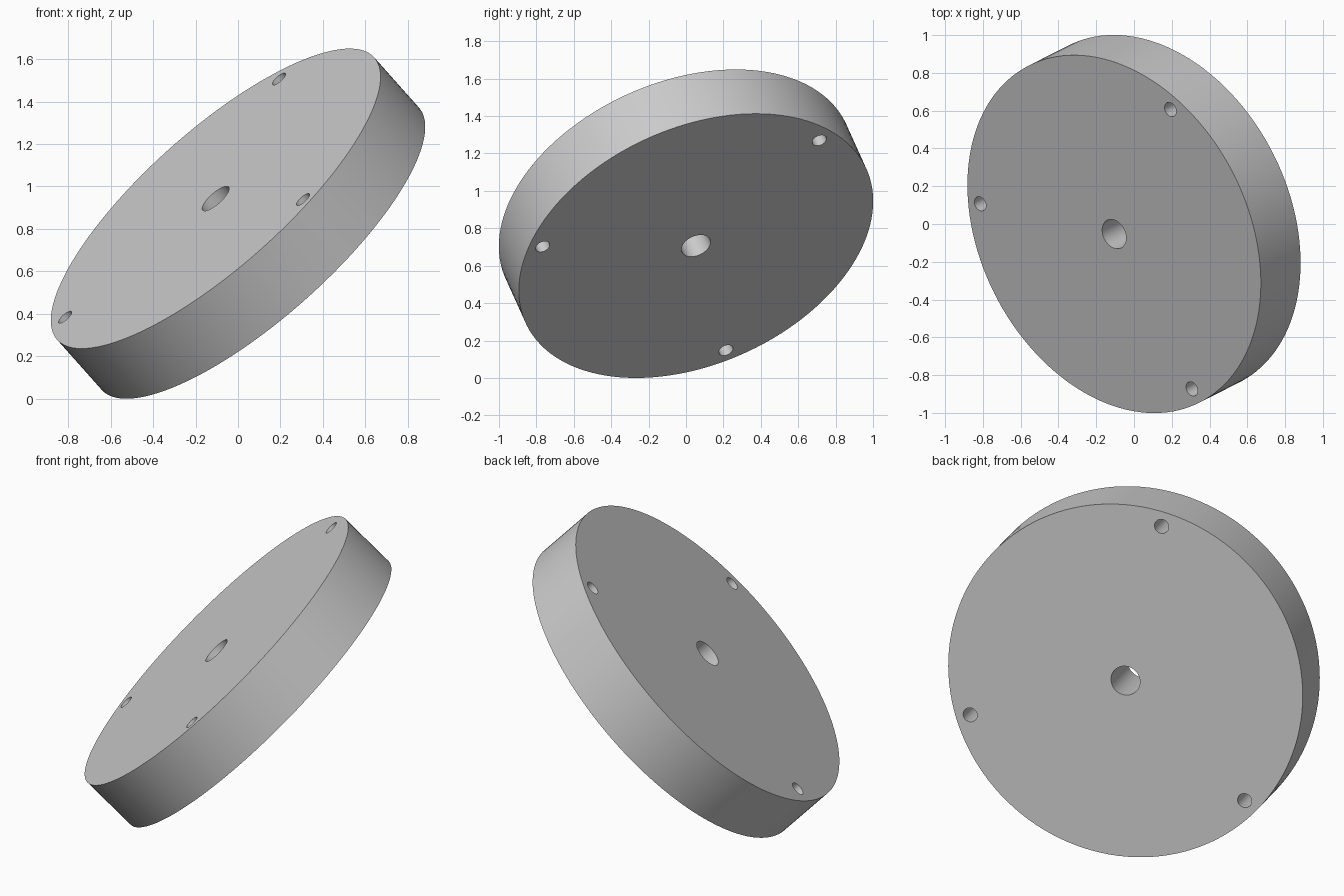
import bpy, bmesh, math
from mathutils import Matrix, Vector

cube = bpy.data.objects.get("Cube")
if cube:
    bpy.data.objects.remove(cube, do_unlink=True)

RADIUS, THICKNESS = 1.0, 0.334
CENTRE_HOLE, BOLT_HOLE, BOLT_CIRCLE = 0.082, 0.04, 0.917

# Plain grey material
grey = bpy.data.materials.new("plain_grey")
grey.use_nodes = True
colour = (0.6, 0.6, 0.6, 1)
grey.diffuse_color = colour
grey.node_tree.nodes["Principled BSDF"].inputs["Base Color"].default_value = colour


def ring(bm, radius, segments, x=0, y=0):
    """Add a closed loop of edges in the disc plane."""
    bmesh.ops.create_circle(bm, radius=radius, segments=segments,
                            matrix=Matrix.Translation((x, y, 0)))


# Flat profile: rim, centre bore and three bolt holes
bm = bmesh.new()
ring(bm, RADIUS, 128)
ring(bm, CENTRE_HOLE, 48)
for i in range(3):
    a = i * math.tau / 3
    ring(bm, BOLT_HOLE, 32, BOLT_CIRCLE * math.cos(a), BOLT_CIRCLE * math.sin(a))
bmesh.ops.triangle_fill(bm, use_beauty=True, edges=bm.edges[:], normal=(0, 0, 1))
bmesh.ops.recalc_face_normals(bm, faces=bm.faces[:])
mesh = bpy.data.meshes.new("drilled_disc")
bm.to_mesh(mesh)
bm.free()
mesh.materials.append(grey)

disc = bpy.data.objects.new("drilled_disc", mesh)
bpy.context.collection.objects.link(disc)
bpy.ops.object.select_all(action='DESELECT')
disc.select_set(True)
bpy.context.view_layer.objects.active = disc

# Give the profile its thickness
solid = disc.modifiers.new("thickness", 'SOLIDIFY')
solid.thickness = THICKNESS
solid.offset = 0
bpy.ops.object.modifier_apply(modifier=solid.name)
bpy.ops.object.shade_smooth_by_angle(angle=math.radians(30))

# Tilt the disc: its axis, and the direction of the first bolt hole
axis = Vector((-0.63, -0.32, 0.708)).normalized()
first = Vector((0.405, -0.817, 0.0))
first = (first - axis * first.dot(axis)).normalized()
tilt = Matrix((first, axis.cross(first), axis)).transposed().to_4x4()
height = (RADIUS * math.sqrt(1 - axis.z ** 2) + THICKNESS / 2 * axis.z)
disc.matrix_world = Matrix.Translation((0, 0, height)) @ tilt
